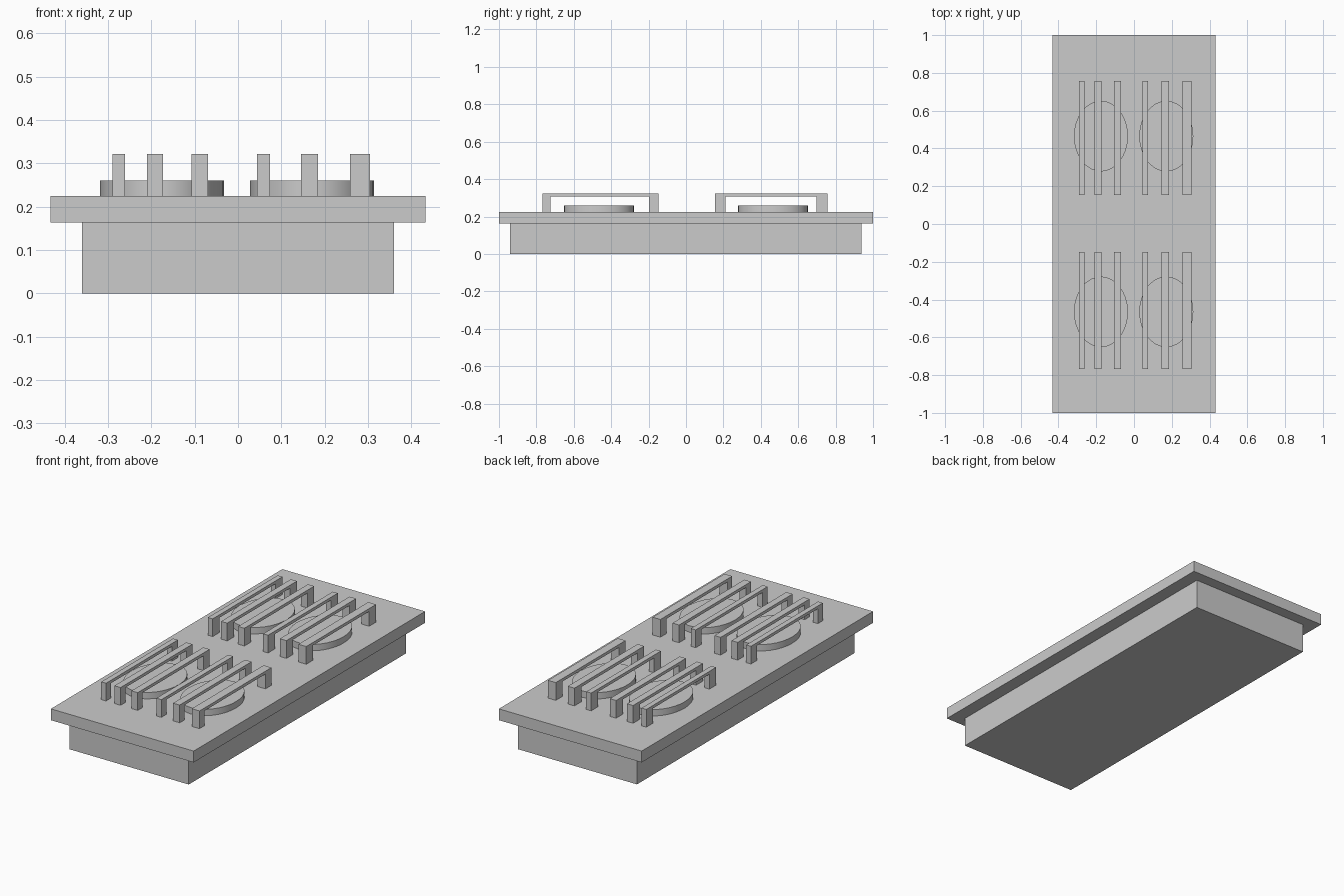
import bpy
import bmesh
import math

cube = bpy.data.objects.get("Cube")
if cube:
    bpy.data.objects.remove(cube, do_unlink=True)

grey = bpy.data.materials.new("plain_grey")
grey.use_nodes = True
grey.diffuse_color = (0.6, 0.6, 0.6, 1)
grey.node_tree.nodes["Principled BSDF"].inputs["Base Color"].default_value = (0.6, 0.6, 0.6, 1)


def extrude_profile(name, points, x0, x1):
    """Solid made by sweeping a closed (y, z) outline from x0 to x1."""
    bm = bmesh.new()
    face = bm.faces.new([bm.verts.new((x0, y, z)) for y, z in points])
    swept = bmesh.ops.extrude_face_region(bm, geom=[face])["geom"]
    verts = [v for v in swept if isinstance(v, bmesh.types.BMVert)]
    bmesh.ops.translate(bm, verts=verts, vec=(x1 - x0, 0, 0))
    bmesh.ops.recalc_face_normals(bm, faces=bm.faces)
    mesh = bpy.data.meshes.new(name)
    bm.to_mesh(mesh)
    bm.free()
    mesh.materials.append(grey)
    obj = bpy.data.objects.new(name, mesh)
    bpy.context.collection.objects.link(obj)
    return obj


def box(name, x0, x1, y0, y1, z0, z1):
    return extrude_profile(name, [(y0, z0), (y1, z0), (y1, z1), (y0, z1)], x0, x1)


BASE_TOP, PLATE_TOP, BURNER_TOP = 0.163, 0.225, 0.26
BAR_BOTTOM, BAR_TOP = 0.306, 0.322

# Body and overhanging worktop
box("base", -0.36, 0.36, -0.94, 0.938, 0, BASE_TOP)
box("top_plate", -0.432, 0.432, -1, 1, BASE_TOP, PLATE_TOP)

# Four oval burners
for side, x in (("right", -0.175), ("left", 0.171)):
    for row, y in (("front", -0.465), ("back", 0.465)):
        bpy.ops.mesh.primitive_cylinder_add(
            vertices=32, radius=1, depth=BURNER_TOP - PLATE_TOP,
            location=(x, y, (PLATE_TOP + BURNER_TOP) / 2))
        burner = bpy.context.object
        burner.name = f"{row}_{side}_burner"
        burner.scale = (0.143, 0.187, 1)
        bpy.ops.object.transform_apply(location=False, rotation=False, scale=True)
        burner.data.materials.append(grey)
        bpy.ops.object.shade_smooth_by_angle(angle=math.radians(35))

# Pot rests: bridge-shaped bars of slightly different widths
bars = [(-0.29, -0.261), (-0.21, -0.173), (-0.107, -0.069),
        (0.044, 0.074), (0.145, 0.185), (0.258, 0.305)]
for i, (x0, x1) in enumerate(bars, 1):
    extrude_profile(f"front_grate_bar_{i}", [
        (-0.768, PLATE_TOP), (-0.725, PLATE_TOP), (-0.725, BAR_BOTTOM),
        (-0.198, BAR_BOTTOM), (-0.198, PLATE_TOP), (-0.147, PLATE_TOP),
        (-0.147, BAR_TOP), (-0.768, BAR_TOP)], x0, x1)
    extrude_profile(f"back_grate_bar_{i}", [
        (0.212, BAR_BOTTOM), (0.698, BAR_BOTTOM), (0.698, PLATE_TOP),
        (0.757, PLATE_TOP), (0.757, BAR_TOP), (0.212, BAR_TOP)], x0, x1)
    box(f"back_grate_leg_{i}", x0, x1, 0.154, 0.212, PLATE_TOP, BAR_TOP)
